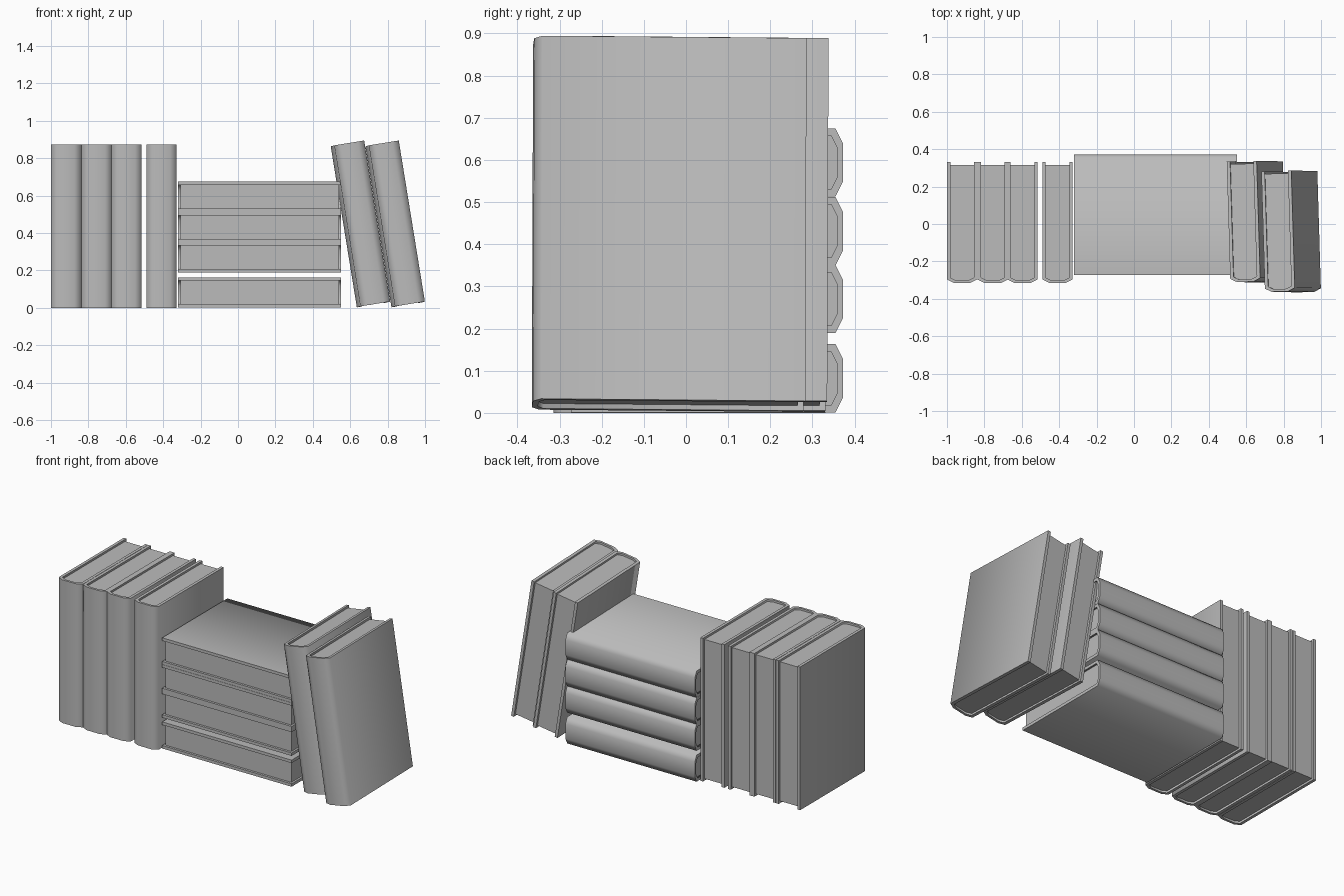
import bpy, bmesh
from math import radians
from mathutils import Matrix, Euler, Vector

if "Cube" in bpy.data.objects:
    bpy.data.objects.remove(bpy.data.objects["Cube"])

grey = bpy.data.materials.new("plain grey")
grey.use_nodes = True
colour = (0.5, 0.5, 0.5, 1)
grey.diffuse_color = colour
grey.node_tree.nodes["Principled BSDF"].inputs["Base Color"].default_value = colour

HEIGHT, HALF, DEPTH, BOARD = 0.872, 0.081, 0.645, 0.018
BACK = DEPTH / 2
INSET = 0.012


def prism(name, outline, low, high, matrix):
    """Extrude a closed outline along local z and place it."""
    bm = bmesh.new()
    face = bm.faces.new([bm.verts.new((x, y, low)) for x, y in outline])
    top = bmesh.ops.extrude_face_region(bm, geom=[face])["geom"]
    verts = [v for v in top if isinstance(v, bmesh.types.BMVert)]
    bmesh.ops.translate(bm, verts=verts, vec=(0, 0, high - low))
    bmesh.ops.recalc_face_normals(bm, faces=bm.faces)
    mesh = bpy.data.meshes.new(name)
    bm.to_mesh(mesh)
    bm.free()
    mesh.materials.append(grey)
    obj = bpy.data.objects.new(name, mesh)
    bpy.context.collection.objects.link(obj)
    obj.matrix_world = matrix
    bpy.ops.object.select_all(action="DESELECT")
    obj.select_set(True)
    bpy.context.view_layer.objects.active = obj
    bpy.ops.object.shade_smooth_by_angle(angle=radians(70))


def mirrored(half):
    """Complete a half outline by reflecting it in x."""
    return half + [(-x, y) for x, y in reversed(half)]


def book(name, matrix):
    # Hard cover: two boards joined by a faceted round spine
    outer = [(HALF, BACK), (HALF, -BACK + 0.018), (HALF - 0.036, -BACK)]
    w = HALF - BOARD
    inner = [(w, BACK), (w, -BACK + 0.028), (w - 0.028, -BACK + 0.014)]
    prism(name + "_cover", mirrored(outer) + mirrored(inner)[::-1], 0, HEIGHT, matrix)
    # Page block, slightly recessed, rounded at the spine
    w += 0.002
    pages = [(w, BACK - 0.014), (w, -BACK + 0.028), (w - 0.028, -BACK + 0.013)]
    prism(name + "_pages", mirrored(pages), INSET, HEIGHT - INSET, matrix)


# Upright books
for i, x in enumerate((-0.919, -0.755, -0.596, -0.409)):
    book(f"upright_book_{i + 1}", Matrix.Translation((x, 0.008, 0)))

# Stacked books, spines to the back
lying = Matrix(((0, 0, 1), (0, -1, 0), (1, 0, 0))).to_4x4()
for i, z in enumerate((0.082, 0.270, 0.431, 0.594)):
    book(f"stacked_book_{i + 1}", Matrix.Translation((-0.32, 0.05, z)) @ lying)

# Leaning books
for i, (x, y) in enumerate(((0.725, 0.01), (0.910, -0.042))):
    lean = Euler((radians(-0.5), radians(-9.2), radians(1.8))).to_matrix().to_4x4()
    book(f"leaning_book_{i + 1}", Matrix.Translation((x, y, 0.018)) @ lean)
